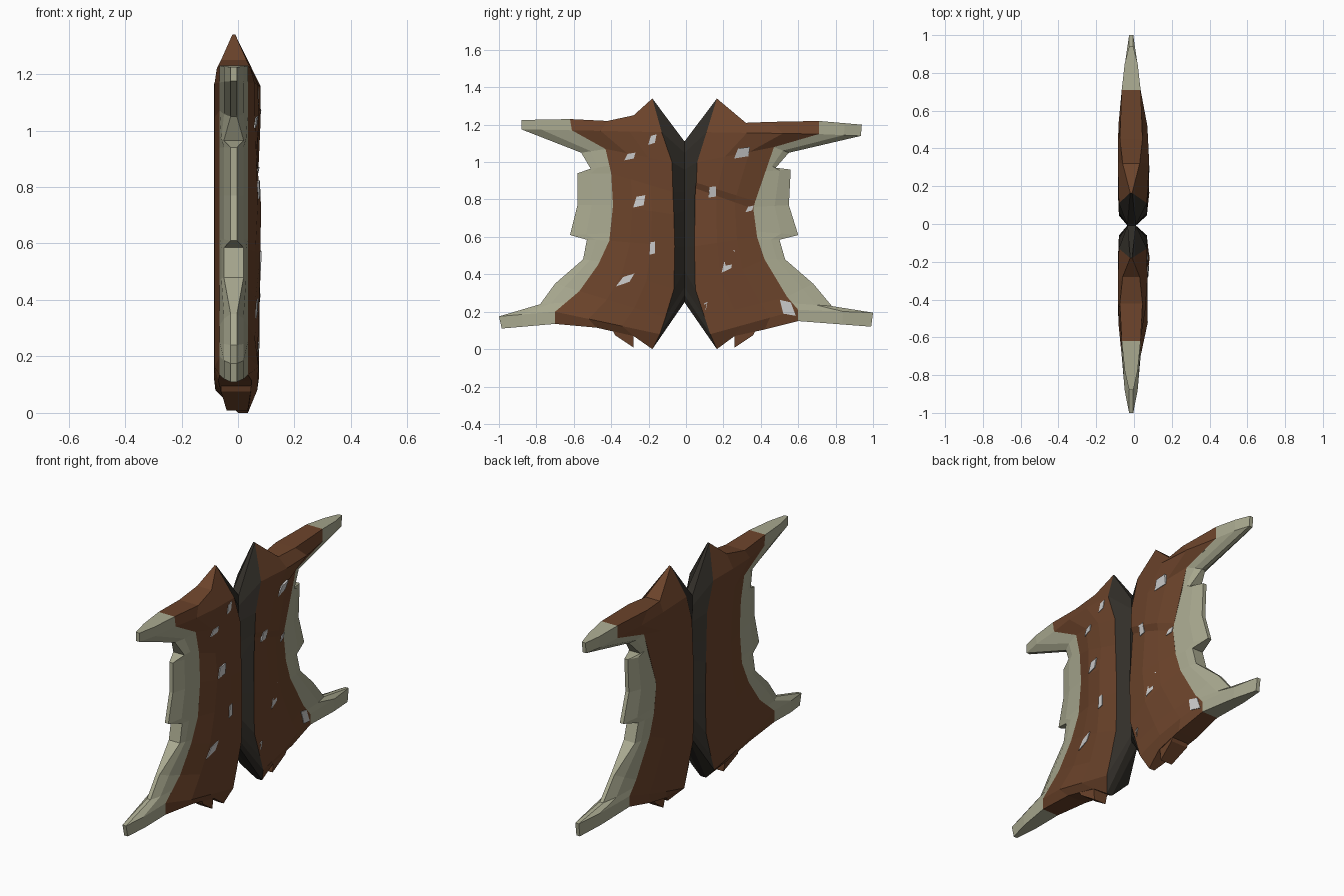
import bpy, bmesh, random
from mathutils import Vector
from mathutils.bvhtree import BVHTree

if "Cube" in bpy.data.objects:
    bpy.data.objects.remove(bpy.data.objects["Cube"])

random.seed(4)


def material(name, rgb):
    m = bpy.data.materials.new(name)
    m.diffuse_color = (*rgb, 1)
    m.use_nodes = True
    m.node_tree.nodes["Principled BSDF"].inputs["Base Color"].default_value = m.diffuse_color
    return m


BROWN = material("rust_brown", (0.15, 0.057, 0.024))
PALE = material("pale_edge", (0.40, 0.40, 0.28))
DARK = material("dark_core", (0.032, 0.028, 0.022))
GREY = material("bare_grey", (0.55, 0.55, 0.55))


def finish(name, bm, mat):
    bmesh.ops.recalc_face_normals(bm, faces=bm.faces)
    me = bpy.data.meshes.new(name)
    bm.to_mesh(me)
    bm.free()
    ob = bpy.data.objects.new(name, me)
    me.materials.append(mat)
    bpy.context.collection.objects.link(ob)
    return ob


def shell(name, grid, mat):
    """Closed plate from rows of (y, z, x_front, x_back)."""
    bm = bmesh.new()
    f = [[bm.verts.new((p[2], p[0], p[1])) for p in row] for row in grid]
    b = [[bm.verts.new((p[3], p[0], p[1])) for p in row] for row in grid]
    R, C = len(grid), len(grid[0])
    for s in (f, b):
        for r in range(R - 1):
            for c in range(C - 1):
                bm.faces.new((s[r][c], s[r][c + 1], s[r + 1][c + 1], s[r + 1][c]))
    for r in (0, R - 1):
        for c in range(C - 1):
            bm.faces.new((f[r][c], f[r][c + 1], b[r][c + 1], b[r][c]))
    for c in (0, C - 1):
        for r in range(R - 1):
            bm.faces.new((f[r][c], f[r + 1][c], b[r + 1][c], b[r][c]))
    return finish(name, bm, mat)


# Cheek inner edge and outer edge per row, from top to bottom (distance from middle, z)
INNER = {
    -1: [(.18, 1.34), (.13, 1.16), (.075, 1.0), (.07, .84), (.065, .72), (.06, .55),
         (.065, .32), (.11, .17), (.14, .08), (.18, 0)],
    1: [(.165, 1.34), (.11, 1.16), (.06, 1.0), (.055, .89), (.05, .86), (.045, .55),
        (.05, .32), (.10, .17), (.13, .08), (.165, 0)]}
OUTER = {
    -1: [(.62, 1.23), (.61, 1.17), (.43, 1.07), (.40, .94), (.39, .77), (.41, .58),
         (.47, .45), (.57, .31), (.70, .20), (.70, .135)],
    1: [(.71, 1.22), (.71, 1.15), (.47, 1.08), (.37, .79), (.36, .75), (.38, .6),
        (.42, .48), (.54, .28), (.60, .21), (.60, .15)]}
# Top and bottom rims of the cheeks between those edges
RIM = {-1: ([(.28, 1.25), (.42, 1.22)], [(.28, .07), (.48, .115)]),
       1: ([(.32, 1.21), (.45, 1.215)], [(.26, .07), (.42, .105)])}
# Blade: (root y, root z, edge y, edge z)
BLADE = {
    -1: [(.62, 1.23, .88, 1.225), (.61, 1.17, .88, 1.175), (.43, 1.07, .56, 1.05),
         (.41, .98, .51, .965), (.40, .94, .58, .94), (.39, .77, .58, .77),
         (.405, .62, .62, .61), (.41, .58, .53, .585), (.46, .47, .55, .48),
         (.57, .31, .70, .35), (.64, .25, .78, .24), (.70, .20, 1.0, .175), (.70, .135, .985, .11)],
    1: [(.71, 1.22, .94, 1.20), (.71, 1.15, .935, 1.14), (.47, 1.08, .55, 1.05),
        (.43, .99, .48, .97), (.41, .95, .56, .96), (.36, .76, .55, .77),
        (.37, .63, .60, .61), (.385, .585, .50, .585), (.42, .48, .53, .48),
        (.54, .28, .68, .35), (.57, .245, .78, .23), (.60, .21, 1.0, .195), (.60, .15, .99, .12)]}

XF = (.068, .075, .066, .035)
XB = (-.08, -.085, -.083, -.065)
XTOP = ((-.01, -.02), (.03, -.06), (.045, -.075), (.035, -.065))
XLOW = ((.035, .0), (.045, -.06), (.048, -.07), (.035, -.065))
N = 10
trees = []

for s, side in ((-1, "left"), (1, "right")):
    # Brown cheek
    grid = []
    for r in range(N):
        (ay, az), (ey, ez) = INNER[s][r], OUTER[s][r]
        row = []
        for c, t in enumerate((0, .36, .68, 1)):
            y, z = ay + (ey - ay) * t, az + (ez - az) * t
            if r in (0, N - 1) and c in (1, 2):
                y, z = RIM[s][r > 0][c - 1]
            xf, xb = XF[c], XB[c]
            if r == 0:
                xf, xb = XTOP[c]
            elif r == N - 1:
                xf, xb = XLOW[c]
            elif c in (1, 2):
                xf += random.uniform(-.008, .008)
            if s == 1 and r == 4 and c < 3:
                xf -= .018          # broken ledge across the right cheek
            row.append((s * y, z, xf, xb))
        grid.append(row)
    cheek = shell(side + "_cheek", grid, BROWN)
    trees.append(BVHTree.FromPolygons([v.co for v in cheek.data.vertices],
                                      [p.vertices[:] for p in cheek.data.polygons]))

    # Chipped spur under the cheek
    y0 = RIM[s][1][0][0]
    shell(side + "_spur", [[(s * y0, .12, .045, -.06), (s * (y0 + .12), .12, .05, -.06)],
                           [(s * y0, .008, .035, -.04), (s * (y0 + .1), .075, .045, -.06)]], BROWN)

    # Pale notched blade, its root buried in the cheek
    grid = []
    for i, (ry, rz, ey, ez) in enumerate(BLADE[s]):
        w = .035 if i in (3, 7, 8) else .011
        m = .05 + (w - .05) * .4
        t = .6
        grid.append([(s * (ry - .05), .7 + (rz - .7) * .96, .034, -.064),
                     (s * ry, rz, .035, -.065),
                     (s * (ry + (ey - ry) * t), rz + (ez - rz) * t, m - .015, -m - .015),
                     (s * ey, ez, w - .015, -w - .015)])
    shell(side + "_blade", grid, PALE)

# Dark grooved core between the cheeks
GROOVE = [1.11, 1.05, .96, .84, .74, .55, .42, .33, .29, .25]
grid = []
for r in range(N):
    xf, xb = (XF[0], XB[0]) if 0 < r < N - 1 else (XTOP[0] if r == 0 else XLOW[0])
    (ly, lz), (ry, rz) = INNER[-1][r], INNER[1][r]
    grid.append([(-ly, lz, xf, xb), (-.008, GROOVE[r], .01, -.035), (ry, rz, xf, xb)])
shell("dark_core", grid, DARK)

# Bare grey chips laid on the front face (y, z, width, height, slant)
CHIPS = [(-.18, 1.12, .035, .05, .01), (-.30, 1.03, .05, .035, .01), (-.25, .79, .055, .06, .01),
         (-.18, .54, .03, .07, .0), (-.325, .37, .07, .05, .03), (.30, 1.05, .075, .055, .01),
         (.14, .84, .04, .06, 0), (.34, .75, .035, .03, .01), (.225, .47, .05, .11, .02),
         (.10, .225, .02, .05, .01), (.54, .22, .07, .08, -.03)]
bm = bmesh.new()
for y, z, w, h, k in CHIPS:
    vs = []
    for a, b in ((-1, -1), (1, -.8), (1, 1), (-.7, .9)):
        py, pz = y + a * w / 2 + b * k / 2, z + b * h / 2 + a * k / 3
        hit = trees[y > 0].ray_cast(Vector((1, py, pz)), Vector((-1, 0, 0)))[0]
        vs.append(bm.verts.new(((hit.x if hit else .04) + .004, py, pz)))
    low = [bm.verts.new(v.co - Vector((.012, 0, 0))) for v in vs]
    bm.faces.new(vs)
    bm.faces.new(low[::-1])
    for i in range(4):
        bm.faces.new((vs[i], vs[i - 1], low[i - 1], low[i]))
finish("grey_chips", bm, GREY)
